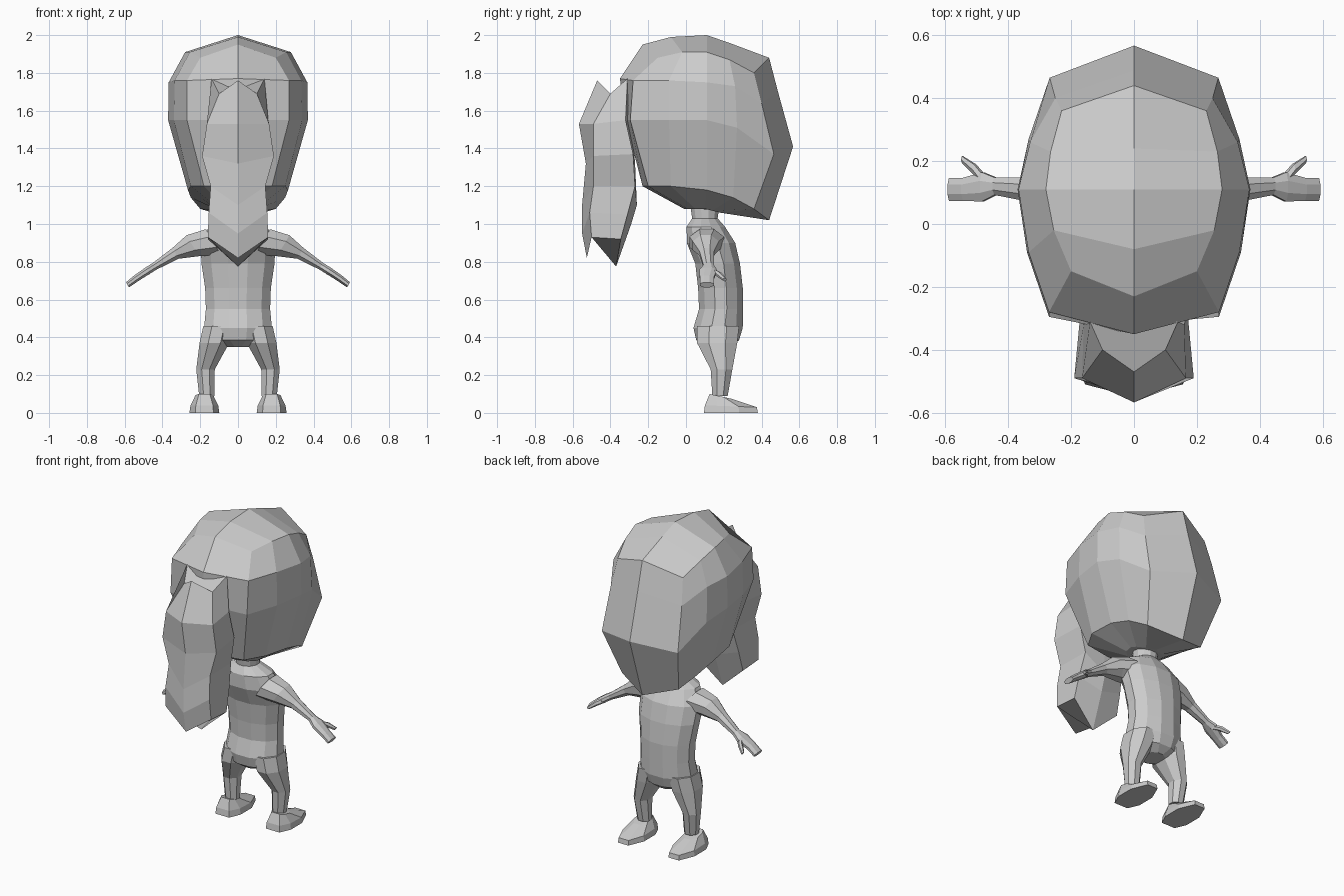
import bpy, bmesh, math

skin = bpy.data.materials.new("plain_grey")
skin.diffuse_color = (0.6, 0.6, 0.6, 1)


def loft(name, rings, mirror=False, cap_start=True, cap_end=True, spine=None):
    """Skin equal-sized closed rings; optional mirrored copy across x."""
    bm = bmesh.new()
    rows = [[bm.verts.new(p) for p in r] for r in rings]
    n = len(rows[0])
    for a, b in zip(rows, rows[1:]):
        for i in range(n):
            j = (i + 1) % n
            bm.faces.new((a[i], a[j], b[j], b[i]))
    if spine:  # close the crown with a ridge: each spine point spans ring spans
        s = [bm.verts.new(p) for p in spine]
        r = rows[0]
        for side in (1, -1):
            v = [r[(side * k) % n] for k in range(7)]
            for f in ((v[0], v[1], v[2], s[0]), (s[0], v[2], v[3], s[1]),
                      (s[1], v[3], v[4], s[2]), (s[2], v[4], v[5], v[6])):
                bm.faces.new(f)
    elif cap_start:
        bm.faces.new(rows[0])
    if cap_end:
        bm.faces.new(rows[-1])
    if mirror:
        geo = bmesh.ops.duplicate(bm, geom=bm.verts[:] + bm.edges[:] + bm.faces[:])["geom"]
        for v in geo:
            if isinstance(v, bmesh.types.BMVert):
                v.co.x *= -1
    bmesh.ops.recalc_face_normals(bm, faces=bm.faces[:])
    me = bpy.data.meshes.new(name)
    bm.to_mesh(me)
    bm.free()
    me.materials.append(skin)
    ob = bpy.data.objects.new(name, me)
    bpy.context.collection.objects.link(ob)
    return ob


def sym(half):
    """Full ring from a half ring whose first and last points lie on x = 0."""
    return half + [(-x, y, z) for x, y, z in half[-2:0:-1]]


def oval(cx, cy, z, rx, ry, n=10):
    return [(cx + rx * math.cos(2 * math.pi * (i + .5) / n),
             cy + ry * math.sin(2 * math.pi * (i + .5) / n), z) for i in range(n)]


def arm_ring(x, y, z, ry, rt, n=8):
    """Oval across the sloping arm direction."""
    ring = []
    for i in range(n):
        a = 2 * math.pi * (i + .5) / n
        t = rt * math.sin(a)
        ring.append((x + .5 * t, y + ry * math.cos(a), z + .86 * t))
    return ring


# Faceted head, crown to chin
loft("head", [sym(h) for h in (
    [(0, .44, 1.88), (.23, .36, 1.80), (.265, .23, 1.87), (.28, .11, 1.91),
     (.255, -.02, 1.91), (.2, -.15, 1.88), (0, -.23, 1.95)],
    [(0, .487, 1.70), (.25, .40, 1.64), (.33, .26, 1.73), (.367, .11, 1.75),
     (.335, -.09, 1.76), (.27, -.28, 1.76), (0, -.35, 1.77)],
    [(0, .567, 1.41), (.268, .465, 1.37), (.335, .27, 1.51), (.37, .11, 1.55),
     (.34, -.09, 1.55), (.27, -.295, 1.55), (0, -.32, 1.55)],
    [(0, .44, 1.02), (.2, .36, 1.08), (.25, .25, 1.14), (.265, .11, 1.18),
     (.25, -.08, 1.2), (.18, -.20, 1.2), (0, -.23, 1.2)],
    [(0, .2, 1.06), (.06, .18, 1.06), (.1, .14, 1.07), (.11, .10, 1.08),
     (.1, .05, 1.08), (.06, .01, 1.08), (0, -.01, 1.08)])],
    spine=[(0, .24, 1.955), (0, .11, 2.0), (0, -.08, 1.99)])

# Hanging ponytail
loft("ponytail", [sym(h) for h in (
    [(0, -.47, 1.76), (.10, -.40, 1.69), (.14, -.31, 1.77), (0, -.27, 1.77)],
    [(0, -.567, 1.53), (.165, -.49, 1.53), (.16, -.32, 1.55), (0, -.29, 1.52)],
    [(0, -.53, 1.32), (.19, -.49, 1.36), (.17, -.28, 1.37), (0, -.27, 1.33)],
    [(0, -.55, 1.10), (.145, -.49, 1.2), (.14, -.27, 1.2), (0, -.26, 1.10)],
    [(0, -.55, .95), (.155, -.51, 1.06), (.155, -.31, 1.05), (0, -.29, 1.0)],
    [(0, -.525, .82), (.16, -.50, .93), (.16, -.345, .92), (0, -.37, .775)])])

# Torso with neck: z, half width, rear y, front y
loft("torso", [oval(0, (a + b) / 2, z, w, (b - a) / 2, 12) for z, w, a, b in (
    (1.10, .075, .02, .18), (1.03, .07, .03, .17), (.985, .16, .0, .21),
    (.90, .205, .0, .265), (.79, .20, .045, .29), (.66, .18, .06, .305),
    (.55, .176, .065, .305), (.45, .186, .035, .305), (.385, .165, .05, .285),
    (.35, .07, .10, .24))])

# Legs
loft("legs", [oval(cx, cy, z, rx, ry, 8) for cx, cy, z, rx, ry in (
    (.105, .17, .46, .085, .12), (.125, .165, .37, .085, .115),
    (.172, .188, .23, .053, .062), (.165, .18, .09, .044, .044))], mirror=True)


# Feet with pointed soles: half outline scaled towards the ankle
def foot_ring(z0, z1, w, heel, toe):
    prof = [(.6, 0), (1, .25), (1, .65), (.45, 1)]
    right = [(.18 + w * a, heel + (toe - heel) * t, z0 + (z1 - z0) * t) for a, t in prof]
    left = [(.176 - w * a, heel + (toe - heel) * t, z0 + (z1 - z0) * t) for a, t in prof]
    return right + left[::-1]


loft("feet", [foot_ring(0, 0, .077, .095, .38), foot_ring(.04, .03, .072, .10, .375),
              foot_ring(.10, .075, .045, .125, .24)], mirror=True)

# Arms ending in mitten hands
loft("arms", [arm_ring(*r) for r in (
    (.13, .11, .905, .10, .085), (.24, .105, .885, .075, .07),
    (.33, .11, .845, .042, .036), (.44, .12, .777, .03, .022),
    (.48, .118, .752, .05, .022), (.54, .11, .712, .04, .02),
    (.585, .11, .678, .04, .017))], mirror=True)

# Thumbs
loft("thumbs", [arm_ring(x, y, z, r, r * .8, 6) for x, y, z, r in (
    (.475, .135, .75, .022), (.505, .172, .735, .02),
    (.545, .205, .705, .012))], mirror=True)
